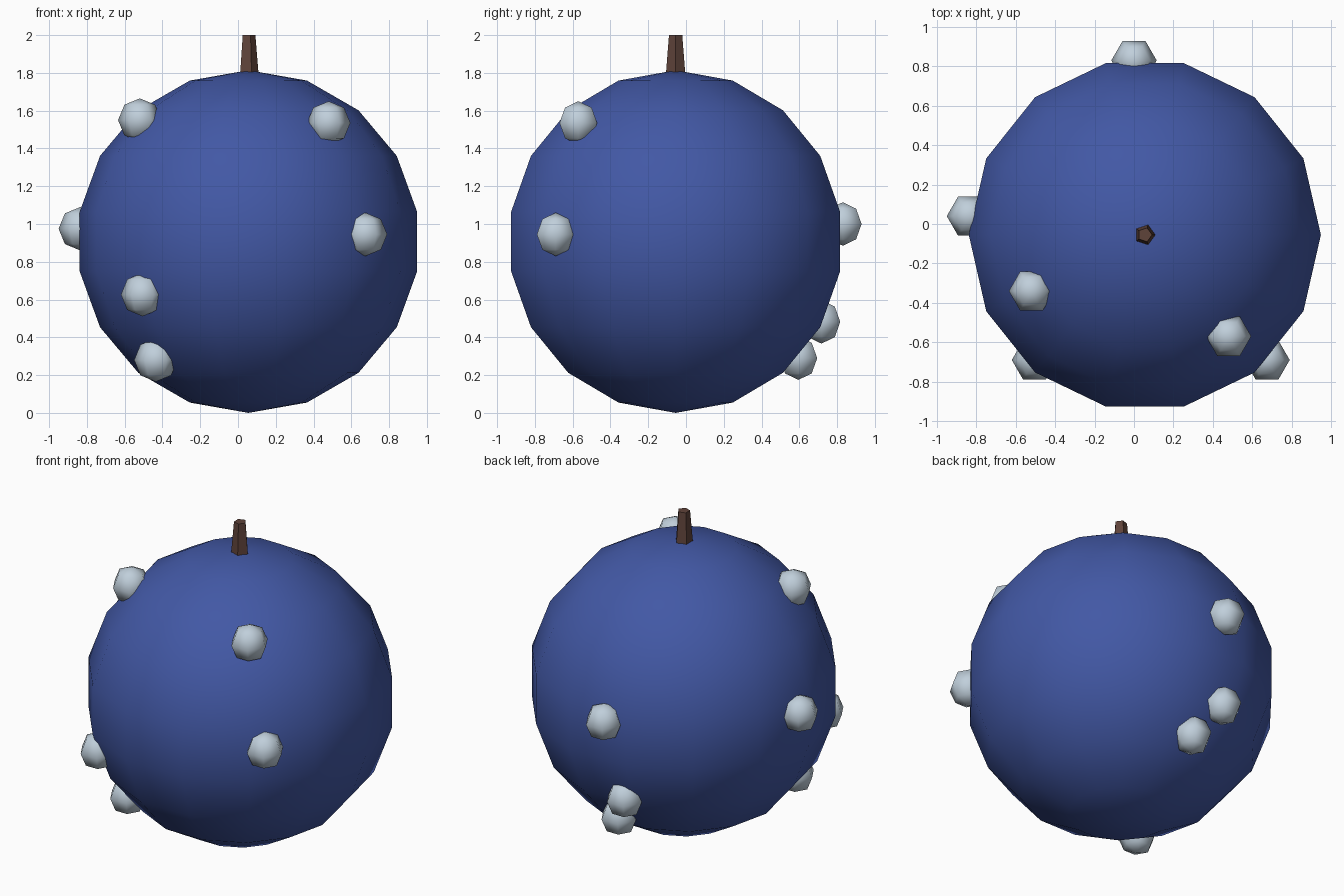
import bpy
import bmesh
from math import sin, cos, pi
from mathutils import Vector

old = bpy.data.objects.get("Cube")
if old:
    bpy.data.objects.remove(old, do_unlink=True)


def srgb(*rgb):
    return [((c / 255 + 0.055) / 1.055) ** 2.4 for c in rgb] + [1.0]


def material(name, colour):
    mat = bpy.data.materials.new(name)
    mat.use_nodes = True
    mat.diffuse_color = colour
    bsdf = next(n for n in mat.node_tree.nodes if n.type == 'BSDF_PRINCIPLED')
    bsdf.inputs["Base Color"].default_value = colour
    return mat


def lathe(name, profile, sides, centre, mat, smooth):
    """Spin an (x, z) profile about the vertical axis, starting at +x."""
    bm = bmesh.new()
    verts = [bm.verts.new((x, 0, z)) for x, z in profile]
    edges = [bm.edges.new(pair) for pair in zip(verts, verts[1:])]
    bmesh.ops.spin(bm, geom=verts + edges, cent=(0, 0, 0), axis=(0, 0, 1),
                   angle=2 * pi, steps=sides)
    bmesh.ops.remove_doubles(bm, verts=bm.verts, dist=0.0001)
    bmesh.ops.recalc_face_normals(bm, faces=bm.faces)
    for face in bm.faces:
        face.smooth = smooth
    mesh = bpy.data.meshes.new(name)
    bm.to_mesh(mesh)
    bm.free()
    mesh.materials.append(mat)
    obj = bpy.data.objects.new(name, mesh)
    obj.location = centre
    bpy.context.collection.objects.link(obj)
    return obj


def ball_profile(radius, rings):
    return [(radius * sin(pi * i / rings), radius * cos(pi * i / rings))
            for i in range(rings + 1)]


blue = material("deep blue", srgb(66, 88, 165))
pale = material("pale blue grey", srgb(192, 207, 219))
brown = material("bark brown", srgb(95, 67, 58))

# Main round body
R = 0.907
body_centre = Vector((0.055, -0.055, R))
lathe("body", ball_profile(R, 9), 14, body_centre, blue, True)

# Tapered stem with five flat sides
lathe("stem", [(0, 1.72), (0.06, 1.72), (0.037, 2.0), (0, 2.0)], 5,
      (body_centre.x, body_centre.y, 0), brown, False)

# Small knobs half sunk into the body
knobs = [
    (-0.52, -0.34, 1.55), (0.48, -0.57, 1.535), (0.675, -0.69, 0.945),
    (-0.835, 0.04, 0.975), (-0.505, -0.69, 0.626), (-0.435, -0.49, 0.28),
    (0.0, 0.83, 1.0), (-0.07, 0.717, 0.482), (0.055, 0.595, 0.29),
]
for i, spot in enumerate(knobs, 1):
    lathe(f"knob_{i}", ball_profile(0.115, 4), 6, spot, pale, True)
